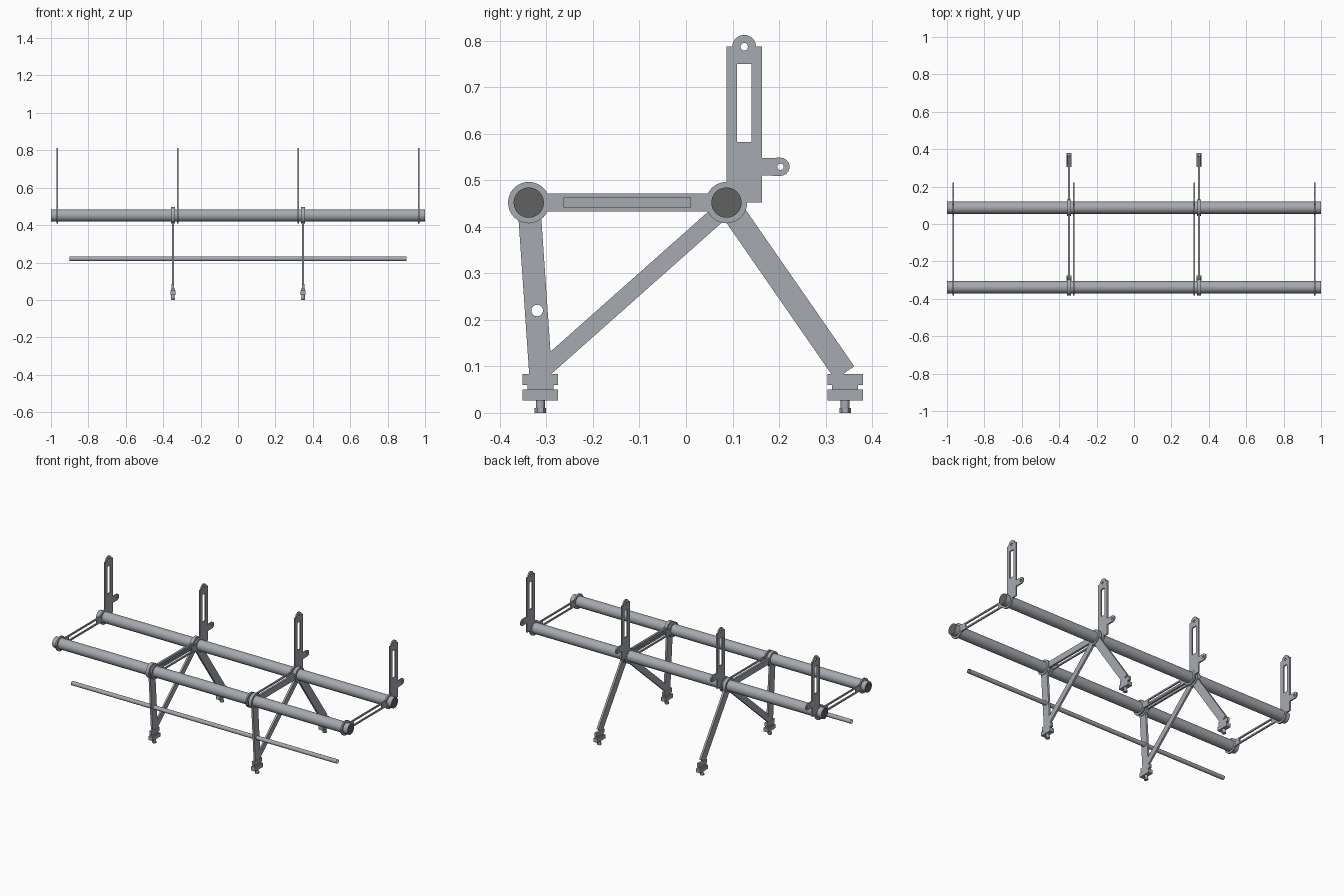
import bpy, bmesh, math
from mathutils import Matrix, Vector

if "Cube" in bpy.data.objects:
    bpy.data.objects.remove(bpy.data.objects["Cube"])

def material(name, rgb):
    m = bpy.data.materials.new(name)
    m.diffuse_color = (*rgb, 1)
    m.use_nodes = True
    m.node_tree.nodes["Principled BSDF"].inputs["Base Color"].default_value = m.diffuse_color
    return m

STEEL = material("steel grey", (0.38, 0.40, 0.43))
DARK = material("dark end grey", (0.12, 0.12, 0.12))
SIDE = Matrix(((0, 0, 1, 0), (1, 0, 0, 0), (0, 1, 0, 0), (0, 0, 0, 1)))  # profile (y, z), extruded along x

FRONT = Vector((-0.338, 0.452))   # front tube axis (y, z)
REAR = Vector((0.087, 0.452))     # rear tube axis (y, z)

def add(name, bm, mat=STEEL):
    bmesh.ops.recalc_face_normals(bm, faces=bm.faces)
    me = bpy.data.meshes.new(name)
    bm.to_mesh(me)
    bm.free()
    me.materials.append(mat)
    ob = bpy.data.objects.new(name, me)
    bpy.context.collection.objects.link(ob)
    return ob

def smooth(ob):
    bpy.ops.object.select_all(action='DESELECT')
    ob.select_set(True)
    bpy.context.view_layer.objects.active = ob
    bpy.ops.object.shade_smooth_by_angle(angle=math.radians(35))

def arc(c, r, a0=0, a1=360, n=32):
    """Points on an arc, leaving out the repeated point of a full circle."""
    count = n if a1 - a0 == 360 else n + 1
    angles = [math.radians(a0 + (a1 - a0) * i / n) for i in range(count)]
    return [(c[0] + r * math.cos(a), c[1] + r * math.sin(a)) for a in angles]

def rect(y0, z0, y1, z1):
    return [(y0, z0), (y1, z0), (y1, z1), (y0, z1)]

def strip(a, b, w):
    a, b = Vector(a), Vector(b)
    d = (b - a).normalized()
    n = Vector((-d.y, d.x)) * w / 2
    return [a + n, b + n, b - n, a - n]

def plate(name, loops, x, thick):
    """Flat plate with holes: first loop is the outline, the rest are cut out."""
    cu = bpy.data.curves.new(name, 'CURVE')
    cu.dimensions, cu.fill_mode, cu.extrude = '2D', 'BOTH', thick / 2
    for pts in loops:
        sp = cu.splines.new('POLY')
        sp.points.add(len(pts) - 1)
        for p, q in zip(sp.points, pts):
            p.co = (q[0], q[1], 0, 1)
        sp.use_cyclic_u = True
    tmp = bpy.data.objects.new(name + " profile", cu)
    bpy.context.collection.objects.link(tmp)
    dg = bpy.context.evaluated_depsgraph_get()
    me = bpy.data.meshes.new_from_object(tmp.evaluated_get(dg))
    bm = bmesh.new()
    bm.from_mesh(me)
    bpy.data.objects.remove(tmp)
    bpy.data.curves.remove(cu)
    bpy.data.meshes.remove(me)
    bmesh.ops.remove_doubles(bm, verts=bm.verts, dist=1e-5)
    bm.transform(Matrix.Translation((x, 0, 0)) @ SIDE)
    ob = add(name, bm)
    smooth(ob)
    return ob

def cylinder(name, r, length, matrix, caps=True, n=40):
    bm = bmesh.new()
    bmesh.ops.create_cone(bm, cap_ends=caps, segments=n, radius1=r, radius2=r,
                          depth=length, matrix=matrix)
    ob = add(name, bm)
    smooth(ob)
    return ob

def box(name, centre, size):
    bm = bmesh.new()
    bmesh.ops.create_cube(bm, size=1, matrix=Matrix.Translation(centre) @ Matrix.Diagonal((*size, 1)))
    return add(name, bm)

# Long tubes with dark ends
for label, axis in (("front", FRONT), ("rear", REAR)):
    tube = cylinder(label + "_tube", 0.0325, 2.0, Matrix.Translation((0, *axis)) @ SIDE)
    tube.data.materials.append(DARK)
    for f in tube.data.polygons:
        if abs(f.normal.x) > 0.9:
            f.material_index = 1

# Thin open rod through the front legs
cylinder("thin_rod", 0.0125, 1.8, Matrix.Translation((0, -0.32, 0.22)) @ SIDE, caps=False, n=24)

# Upright outline: post, rounded top lug and rear ear
upright = ([(0.087, 0.49), (0.118, 0.48), (0.129, 0.452), (0.163, 0.452), (0.163, 0.51)]
           + arc((0.203, 0.529), 0.0195, -90, 90, 16)
           + [(0.163, 0.548), (0.163, 0.787)]
           + arc((0.125, 0.787), 0.0255, 0, 180, 20)
           + [(0.087, 0.787)])
upright_holes = [arc((0.125, 0.787), 0.008, n=20), arc((0.203, 0.529), 0.007, n=20),
                 rect(0.110, 0.582, 0.141, 0.75)]

# Hanger plates: two rings, a slotted bar and the upright
for x in (-0.966, -0.322, 0.322, 0.966):
    for label, axis in (("front", FRONT), ("rear", REAR)):
        plate("hanger_" + label + "_ring", [arc(axis, 0.0445), arc(axis, 0.032)], x, 0.009)
    plate("hanger_slotted_bar", [rect(-0.300, 0.433, 0.049, 0.472),
                                 rect(-0.262, 0.442, 0.010, 0.463)], x, 0.008)
    plate("hanger_upright", [upright] + upright_holes, x, 0.008)

# Leg frames
for x in (-0.348, 0.348):
    for label, axis in (("front", FRONT), ("rear", REAR)):
        plate("leg_" + label + "_collar", [arc(axis, 0.0445), arc(axis, 0.032)], x, 0.02)
    plate("leg_top_bar", [rect(-0.300, 0.434, 0.049, 0.471)], x, 0.012)
    plate("front_leg", [strip((-0.3355, 0.418), (-0.3125, 0.083), 0.049),
                        arc((-0.32, 0.22), 0.0125, n=24)], x, 0.012)
    plate("rear_leg", [strip((0.108, 0.422), (0.341, 0.086), 0.05)], x, 0.012)
    plate("diagonal_brace", [strip((-0.308, 0.092), (0.066, 0.424), 0.037)], x, 0.011)

    # Clamped feet with levelling bolts
    for y in (-0.313, 0.342):
        box("foot_upper_block", (x, y, 0.072), (0.014, 0.076, 0.024))
        box("foot_neck", (x, y, 0.054), (0.02, 0.056, 0.012))
        box("foot_lower_block", (x, y, 0.0385), (0.028, 0.076, 0.023))
        cylinder("foot_bolt", 0.0095, 0.02, Matrix.Translation((x, y, 0.018)), n=20)
        cylinder("foot_nut", 0.0125, 0.01, Matrix.Translation((x, y, 0.005)), n=6)
